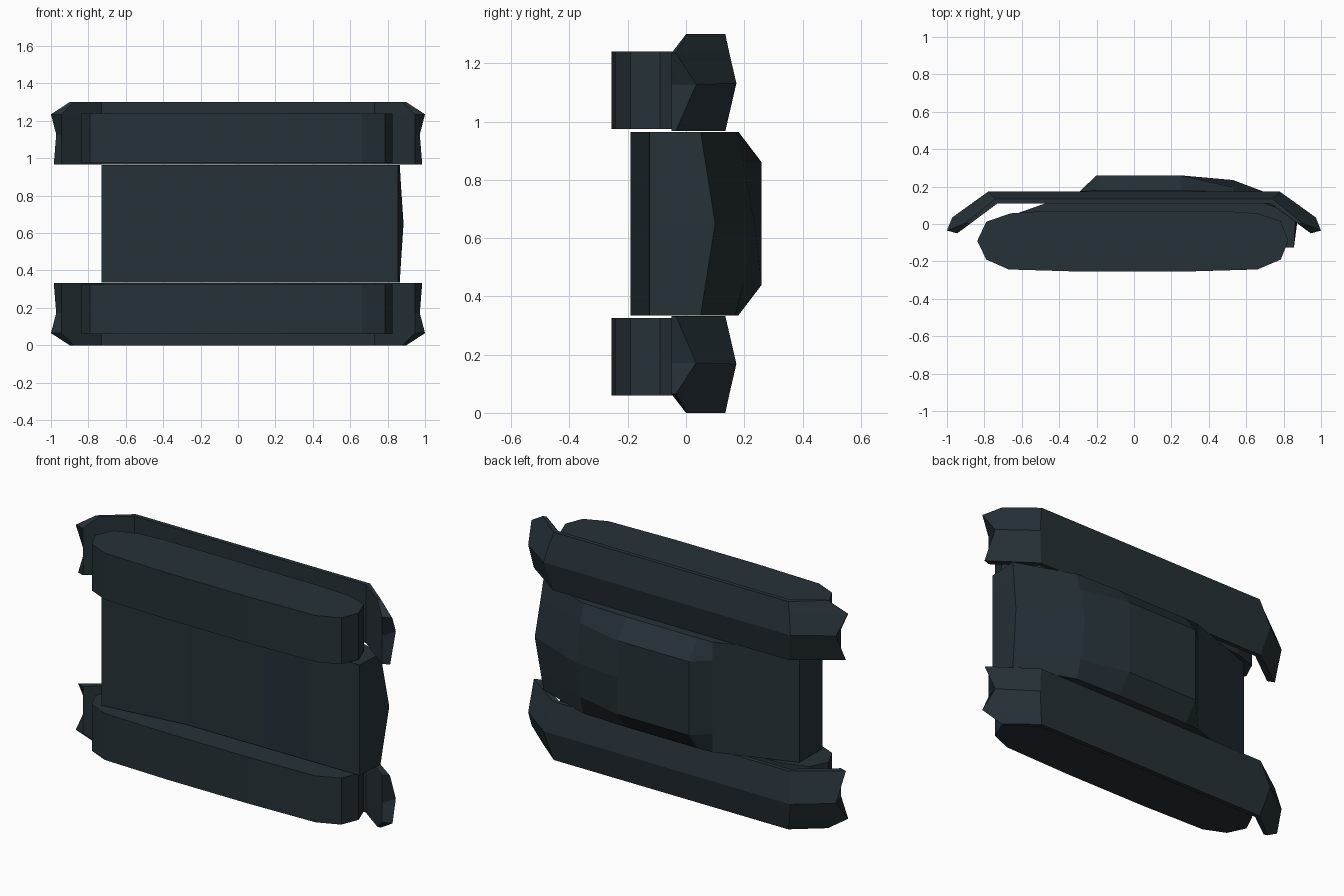
import bpy, bmesh

if "Cube" in bpy.data.objects:
    bpy.data.objects.remove(bpy.data.objects["Cube"])

MID = 0.65  # mirror plane height; geometry is built around it

paint = bpy.data.materials.new("dark slate")
paint.diffuse_color = (0.019, 0.031, 0.039, 1)
paint.use_nodes = True
paint.node_tree.nodes["Principled BSDF"].inputs["Base Color"].default_value = paint.diffuse_color


def finish(name, bm, mirror=False):
    bmesh.ops.recalc_face_normals(bm, faces=bm.faces)
    mesh = bpy.data.meshes.new(name)
    bm.to_mesh(mesh)
    bm.free()
    mesh.materials.append(paint)
    ob = bpy.data.objects.new(name, mesh)
    ob.location.z = MID
    bpy.context.collection.objects.link(ob)
    if mirror:
        mod = ob.modifiers.new("mirror", 'MIRROR')
        mod.use_axis = (False, False, True)
    return ob


def loft(name, stations, mirror=False):
    """Each station is (top points, bottom points), equal counts, capped with quads."""
    bm = bmesh.new()
    rings = [([bm.verts.new((x, y, z - MID)) for x, y, z in top],
              [bm.verts.new((x, y, z - MID)) for x, y, z in bot]) for top, bot in stations]
    for (t0, b0), (t1, b1) in zip(rings, rings[1:]):
        r0, r1 = t0 + b0[::-1], t1 + b1[::-1]
        for i in range(len(r0)):
            j = (i + 1) % len(r0)
            bm.faces.new((r0[i], r0[j], r1[j], r1[i]))
    for t, b in (rings[0], rings[-1]):
        for i in range(len(t) - 1):
            bm.faces.new((t[i], t[i + 1], b[i + 1], b[i]))
    return finish(name, bm, mirror)


# Tracks: rounded profile extruded across the width
profile = [(-0.838, -0.09), (-0.79, -0.19), (-0.67, -0.243), (-0.27, -0.255), (0.25, -0.255),
           (0.66, -0.243), (0.785, -0.19), (0.825, -0.09), (0.785, 0.015), (0.66, 0.057),
           (0.5, 0.068), (-0.5, 0.068), (-0.66, 0.057), (-0.79, 0.012)]
bm = bmesh.new()
face = bm.faces.new([bm.verts.new((x, y, 0.06 - MID)) for x, y in profile])
ext = bmesh.ops.extrude_face_region(bm, geom=[face])
bmesh.ops.translate(bm, vec=(0, 0, 0.265),
                    verts=[v for v in ext["geom"] if isinstance(v, bmesh.types.BMVert)])
finish("tracks", bm, True)

# Fenders: ridged plate with drooping, clipped ends
bend = ([(0.74, 0.135, 0), (0.757, 0.149, 0.065), (0.78, 0.173, 0.168), (0.745, 0.135, 0.333)],
        [(0.73, 0.11, z) for z in (0, 0.065, 0.168, 0.333)])
tip = ([(0.90, 0.005, 0), (1.0, -0.035, 0.065), (0.972, 0.035, 0.172), (0.985, -0.035, 0.333)],
       [(0.88, 0.0, 0)] + [(0.945, -0.05, z) for z in (0.065, 0.172, 0.333)])
flip = lambda s: tuple([(-x, y, z) for x, y, z in row] for row in s)
loft("fenders", [flip(tip), flip(bend), bend, tip], True)

# Hull: sloped rear deck, chamfered raised middle, pointed nose
Z = (0.335, 0.44, 0.65, 0.86, 0.965)


def section(edge, inner, centre, bottom):
    """edge, inner, centre, bottom are (x, y) pairs."""
    top = [(*p, z) for p, z in zip((edge, inner, centre, inner, edge), Z)]
    return top, [(*bottom, z) for z in Z]


loft("hull", [
    section((-0.73, 0.02), (-0.73, 0.02), (-0.73, 0.02), (-0.73, -0.19)),
    section((-0.29, 0.175), (-0.29, 0.175), (-0.29, 0.175), (-0.24, -0.13)),
    section((-0.20, 0.18), (-0.20, 0.26), (-0.20, 0.26), (-0.20, -0.13)),
    section((0.25, 0.18), (0.25, 0.26), (0.25, 0.26), (0.25, -0.128)),
    section((0.53, 0.17), (0.53, 0.197), (0.53, 0.235), (0.53, -0.127)),
    section((0.865, 0.05), (0.871, 0.067), (0.885, 0.10), (0.855, -0.125)),
])
